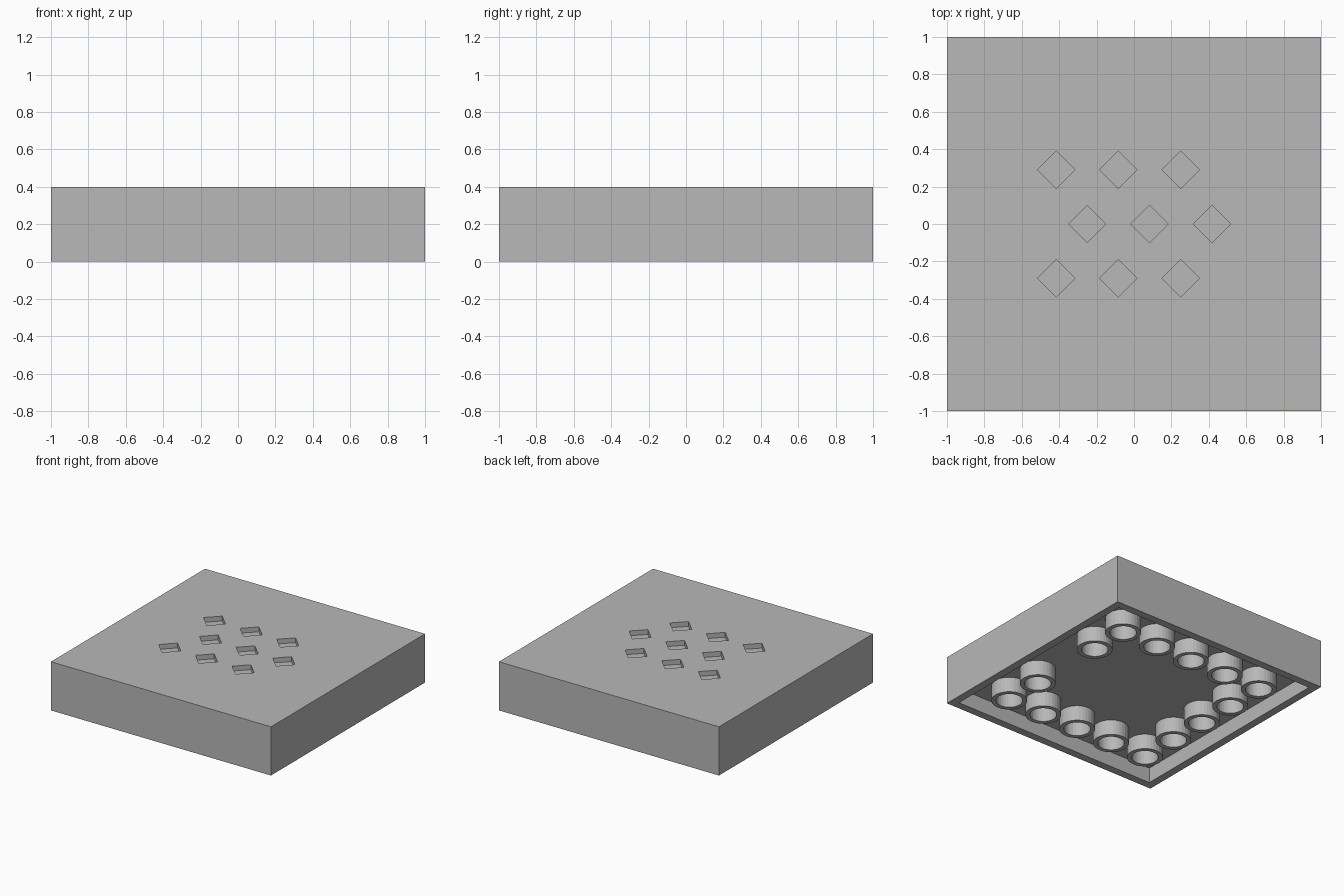
import bpy
import bmesh
from math import pi, cos, sin
from mathutils import Matrix

cube = bpy.data.objects.get("Cube")
if cube:
    bpy.data.objects.remove(cube, do_unlink=True)

HEIGHT = 0.4
CAVITY = 0.125      # depth of the hollow underside
PITCH = 1 / 3

grey = bpy.data.materials.new("light_grey")
grey.use_nodes = True
grey.diffuse_color = (0.48, 0.48, 0.48, 1)
grey.node_tree.nodes["Principled BSDF"].inputs["Base Color"].default_value = grey.diffuse_color


def add_object(name, mesh):
    obj = bpy.data.objects.new(name, mesh)
    bpy.context.collection.objects.link(obj)
    return obj


def mesh_from(bm, name):
    bmesh.ops.recalc_face_normals(bm, faces=bm.faces)
    mesh = bpy.data.meshes.new(name)
    bm.to_mesh(mesh)
    bm.free()
    mesh.materials.append(grey)
    return mesh


def add_box(bm, centre, size, turn=0):
    matrix = (Matrix.Translation(centre) @ Matrix.Rotation(turn, 4, "Z")
              @ Matrix.Diagonal((*size, 1)))
    bmesh.ops.create_cube(bm, size=1, matrix=matrix)


# Main block
bm = bmesh.new()
add_box(bm, (0, 0, HEIGHT / 2), (2, 2, HEIGHT))
block = add_object("block", mesh_from(bm, "block"))

# Cutters: underside cavity and staggered rows of shallow diamond recesses
bm = bmesh.new()
add_box(bm, (0, 0, 0), (1.87, 1.87, 2 * CAVITY))
side = 0.1 * 2 ** 0.5
for row in (-1, 0, 1):
    shift = PITCH / 4 * (1 if row == 0 else -1)
    for col in (-1, 0, 1):
        add_box(bm, (col * PITCH + shift, row * 0.29, HEIGHT),
                (side, side, 0.08), pi / 4)
cutter = add_object("recess_cutter", mesh_from(bm, "recess_cutter"))
cutter.hide_render = True

cut = block.modifiers.new("recesses", "BOOLEAN")
cut.operation = "DIFFERENCE"
cut.solver = "EXACT"
cut.object = cutter
bpy.context.view_layer.objects.active = block
bpy.ops.object.modifier_apply(modifier=cut.name)
bpy.data.objects.remove(cutter, do_unlink=True)

# Hollow tube reaching from the base to the cavity ceiling
SIDES = 32
bm = bmesh.new()
rings = []
for radius, z in ((0.135, CAVITY), (0.135, 0), (0.1, 0), (0.1, CAVITY)):
    rings.append([bm.verts.new((radius * cos(2 * pi * i / SIDES),
                                radius * sin(2 * pi * i / SIDES), z))
                  for i in range(SIDES)])
for a, b in zip(rings, rings[1:] + rings[:1]):
    for i in range(SIDES):
        j = (i + 1) % SIDES
        bm.faces.new((a[i], a[j], b[j], b[i]))
tube_mesh = mesh_from(bm, "tube")

# Tubes around the edge of the cavity, with a gap midway along the left side
for i in range(-2, 3):
    for j in range(-2, 3):
        if max(abs(i), abs(j)) == 2 and (i, j) != (2, 0):
            tube = add_object("underside_tube", tube_mesh)
            tube.location = (i * PITCH, j * PITCH, 0)
